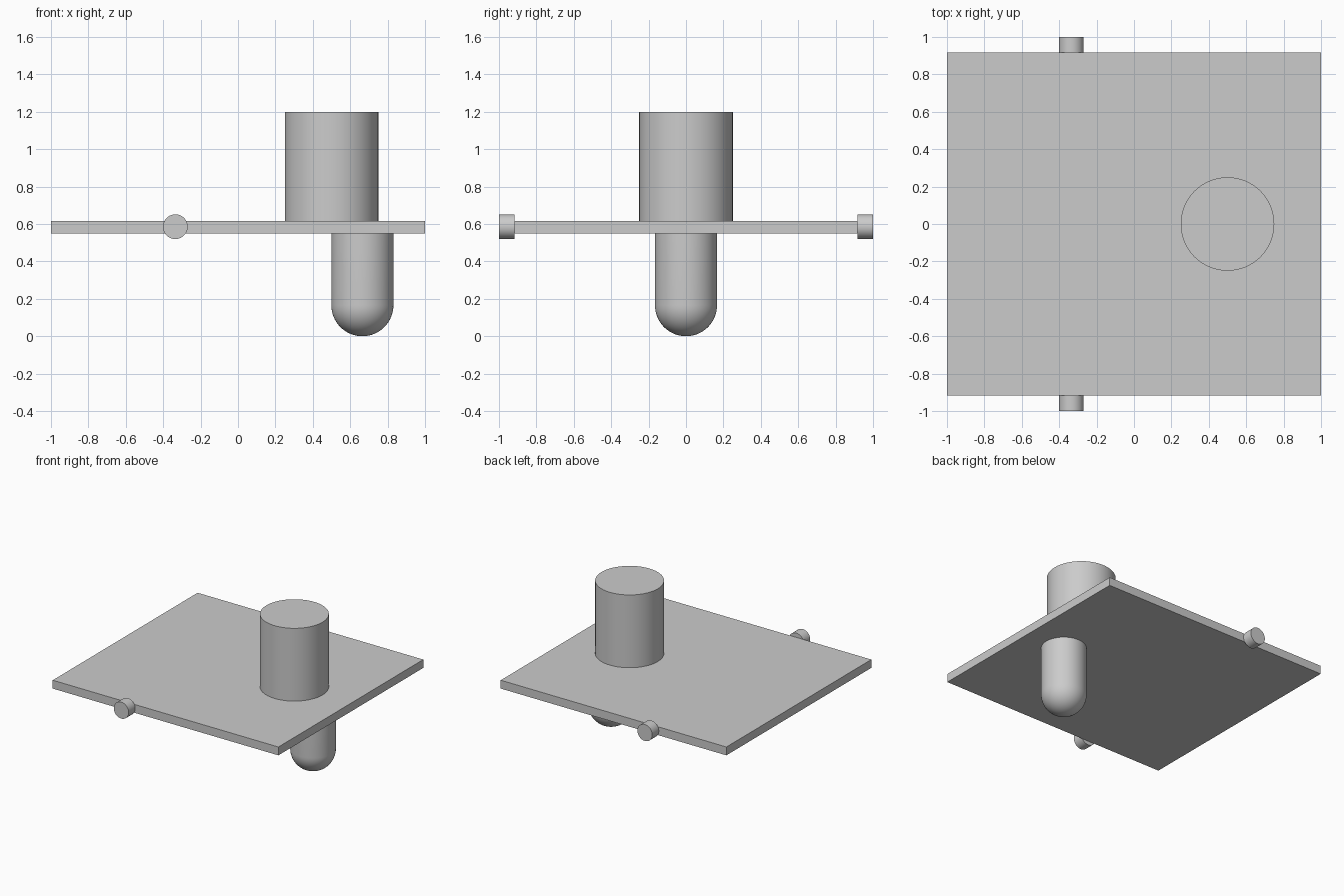
import bpy, bmesh, math
from mathutils import Matrix

cube = bpy.data.objects.get("Cube")
if cube:
    bpy.data.objects.remove(cube, do_unlink=True)

grey = bpy.data.materials.new("plain grey")
grey.use_nodes = True
colour = (0.6, 0.6, 0.6, 1)
grey.diffuse_color = colour
grey.node_tree.nodes["Principled BSDF"].inputs["Base Color"].default_value = colour

SLAB_BOTTOM, SLAB_TOP = 0.55, 0.617
SLAB_MID = (SLAB_BOTTOM + SLAB_TOP) / 2
HALF_DEPTH = 0.917


def finish(name, bm, location, smooth=True):
    bmesh.ops.recalc_face_normals(bm, faces=bm.faces)
    mesh = bpy.data.meshes.new(name)
    bm.to_mesh(mesh)
    bm.free()
    mesh.materials.append(grey)
    obj = bpy.data.objects.new(name, mesh)
    obj.location = location
    bpy.context.collection.objects.link(obj)
    if smooth:
        bpy.ops.object.select_all(action="DESELECT")
        obj.select_set(True)
        bpy.context.view_layer.objects.active = obj
        bpy.ops.object.shade_smooth_by_angle(angle=math.radians(35))
    return obj


def cylinder(name, radius, length, location, along_y=False):
    bm = bmesh.new()
    turn = Matrix.Rotation(math.pi / 2, 4, "X") if along_y else Matrix()
    bmesh.ops.create_cone(bm, cap_ends=True, segments=64, radius1=radius,
                          radius2=radius, depth=length, matrix=turn)
    return finish(name, bm, location)


def round_ended_peg(name, radius, x, top):
    # Half profile of a dome rising into a straight shaft, spun about z
    bm = bmesh.new()
    steps = 16
    points = [(radius * math.sin(a), radius - radius * math.cos(a))
              for a in (math.pi / 2 * i / steps for i in range(steps + 1))]
    points += [(radius, top), (0, top)]
    verts = [bm.verts.new((r, 0, z)) for r, z in points]
    edges = [bm.edges.new(pair) for pair in zip(verts, verts[1:])]
    bmesh.ops.spin(bm, geom=verts + edges, cent=(0, 0, 0), axis=(0, 0, 1),
                   angle=math.tau, steps=64)
    bmesh.ops.remove_doubles(bm, verts=bm.verts, dist=1e-5)
    return finish(name, bm, (x, 0, 0))


# Flat square slab
bm = bmesh.new()
bmesh.ops.create_cube(bm, size=1)
bmesh.ops.scale(bm, vec=(2, 2 * HALF_DEPTH, SLAB_TOP - SLAB_BOTTOM), verts=bm.verts)
finish("slab", bm, (0, 0, SLAB_MID), smooth=False)

# Upright drum on top
height = 1.2 - SLAB_TOP
cylinder("drum", 0.25, height, (0.5, 0, SLAB_TOP + height / 2))

# Round-ended peg below
round_ended_peg("lower_peg", 0.166, 0.665, SLAB_BOTTOM)

# Pivot stubs on the front and back edges
stub = 1 - HALF_DEPTH
for name, side in (("front_pivot", -1), ("back_pivot", 1)):
    cylinder(name, 0.066, stub, (-0.335, side * (HALF_DEPTH + stub / 2), SLAB_MID + 0.002), True)
